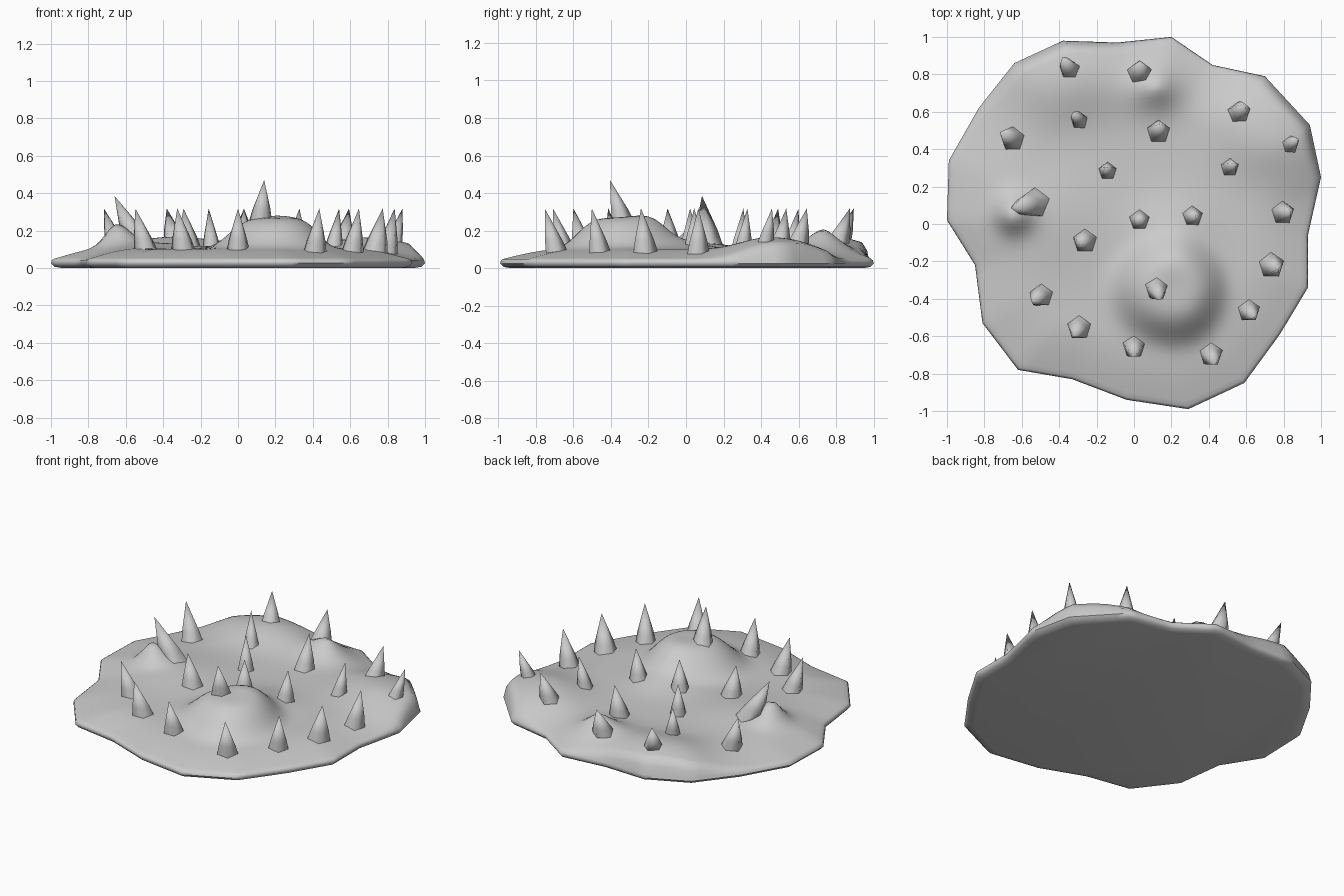
import bpy, bmesh, math
from mathutils import Vector

if "Cube" in bpy.data.objects:
    bpy.data.objects.remove(bpy.data.objects["Cube"])

stone = bpy.data.materials.new("pale_grey")
stone.diffuse_color = (0.6, 0.6, 0.6, 1)
stone.use_nodes = True
stone.node_tree.nodes["Principled BSDF"].inputs["Base Color"].default_value = stone.diffuse_color


def make_object(name, bm, angle):
    bmesh.ops.recalc_face_normals(bm, faces=bm.faces)
    me = bpy.data.meshes.new(name)
    bm.to_mesh(me)
    bm.free()
    me.materials.append(stone)
    ob = bpy.data.objects.new(name, me)
    bpy.context.collection.objects.link(ob)
    bpy.context.view_layer.objects.active = ob
    ob.select_set(True)
    bpy.ops.object.shade_smooth_by_angle(angle=math.radians(angle))
    ob.select_set(False)


# Irregular plan outline, counter-clockwise
CORNERS = [(-0.99, 0.34), (-1.0, 0.02), (-0.85, -0.22), (-0.81, -0.53), (-0.62, -0.78),
           (-0.33, -0.83), (-0.04, -0.94), (0.29, -0.99), (0.59, -0.85), (0.78, -0.59),
           (0.93, -0.34), (0.93, -0.06), (1.0, 0.25), (0.94, 0.53), (0.70, 0.79),
           (0.42, 0.85), (0.20, 1.0), (-0.09, 0.97), (-0.38, 0.98), (-0.64, 0.86), (-0.83, 0.62)]
STEPS = 5
outline = []
for i, a in enumerate(CORNERS):
    a, b = Vector(a), Vector(CORNERS[(i + 1) % len(CORNERS)])
    outline += [a.lerp(b, k / STEPS) for k in range(STEPS)]

# Mounds: x, y, radius to -x, radius to +x, radius y, height, falloff power, rim fade width
MOUNDS = [(0.22, -0.35, 0.29, 0.23, 0.25, 0.165, 4, 0.12),
          (0.20, -0.06, 0.22, 0.18, 0.18, 0.05, 2, 0.12),
          (-0.65, 0.05, 0.08, 0.10, 0.09, 0.11, 2, 0.12),
          (0.12, 0.73, 0.12, 0.12, 0.11, 0.10, 1.6, 0.12),
          (0.83, 0.52, 0.36, 0.30, 0.28, 0.08, 2.8, 0.04),
          (-0.40, 0.86, 0.36, 0.42, 0.28, 0.085, 2.5, 0.04),
          (-0.45, 0.04, 0.32, 0.28, 0.26, 0.032, 2, 0.12)]


def ground(x, y, s):
    edge = min(1, (1 - s) / 0.36)
    z = 0.045 + 0.058 * math.sin(edge * math.pi / 2)
    for mx, my, rl, rr, ry, h, p, fade in MOUNDS:
        d = math.hypot((x - mx) / (rl if x < mx else rr), (y - my) / ry)
        z += h * math.exp(-d ** p) * math.sin(min(1, (1 - s) / fade) * math.pi / 2)
    return z


def ground_at(x, y):
    # Find the relative distance to the outline in this direction
    d = Vector((x, y)).normalized()
    edge = max(outline, key=lambda o: o.normalized().dot(d))
    return ground(x, y, min(1, math.hypot(x, y) / edge.length))


# Terrain slab: flat underside, rounded rim, undulating top
bm = bmesh.new()
rings = [[bm.verts.new((p.x * s, p.y * s, z)) for p in outline]
         for s, z in [(0.94, 0.0), (0.982, 0.007), (1.0, 0.026), (0.995, 0.042)]]
for k in range(36):
    s = 0.984 * (1 - k / 36)
    rings.append([bm.verts.new((p.x * s, p.y * s, ground(p.x * s, p.y * s, s))) for p in outline])
n = len(outline)
for lo, hi in zip(rings, rings[1:]):
    for i in range(n):
        j = (i + 1) % n
        bm.faces.new((lo[i], lo[j], hi[j], hi[i]))
bm.faces.new(rings[0])
centre = bm.verts.new((0, 0, ground(0, 0, 0)))
for i in range(n):
    bm.faces.new((rings[-1][i], rings[-1][(i + 1) % n], centre))
make_object("terrain_slab", bm, 60)


# Five-sided spike with soft edges, leaning from base to tip
def spike(name, x, y, r, tip):
    bm = bmesh.new()
    foot = Vector((x, y, ground_at(x, y) - 0.02))
    tip = Vector(tip)
    loops = []
    for t, k in [(0, 1.0), (0.3, 0.77)]:
        c = foot.lerp(tip, t)
        loops.append([bm.verts.new(c + Vector((r * k * math.cos(a), r * k * math.sin(a), 0)))
                      for a in (math.pi / 2 + math.tau * i / 5 for i in range(5))])
    top = bm.verts.new(tip)
    for i in range(5):
        j = (i + 1) % 5
        bm.faces.new((loops[0][i], loops[0][j], loops[1][j], loops[1][i]))
        bm.faces.new((loops[1][i], loops[1][j], top))
    bm.faces.new(loops[0])
    make_object(name, bm, 80)


# Scattered spikes: x, y, radius; tips lean away from the middle
SPIKES = [(-0.34, 0.82, 0.06), (0.03, 0.80, 0.07), (-0.29, 0.55, 0.05), (-0.64, 0.45, 0.07),
          (0.13, 0.49, 0.068), (0.56, 0.59, 0.065), (0.83, 0.42, 0.05), (0.51, 0.30, 0.052),
          (-0.14, 0.28, 0.053), (0.03, 0.02, 0.06), (0.31, 0.04, 0.06), (0.79, 0.06, 0.068),
          (-0.26, -0.09, 0.07), (0.73, -0.22, 0.075), (-0.49, -0.38, 0.068),
          (-0.29, -0.55, 0.07), (0.61, -0.46, 0.065), (0.0, -0.65, 0.066), (0.41, -0.69, 0.068)]
for i, (x, y, r) in enumerate(SPIKES):
    lean = 1.06 if x > 0 else 1.12
    spike(f"spike_{i + 1}", x, y, r, (x * lean, y * 1.09, 0.318))

# Taller spike on the dome and a large leaning spike beside the left mound
spike("dome_spike", 0.12, -0.34, 0.065, (0.14, -0.405, 0.47))
spike("leaning_spike", -0.53, 0.11, 0.085, (-0.66, 0.085, 0.385))
